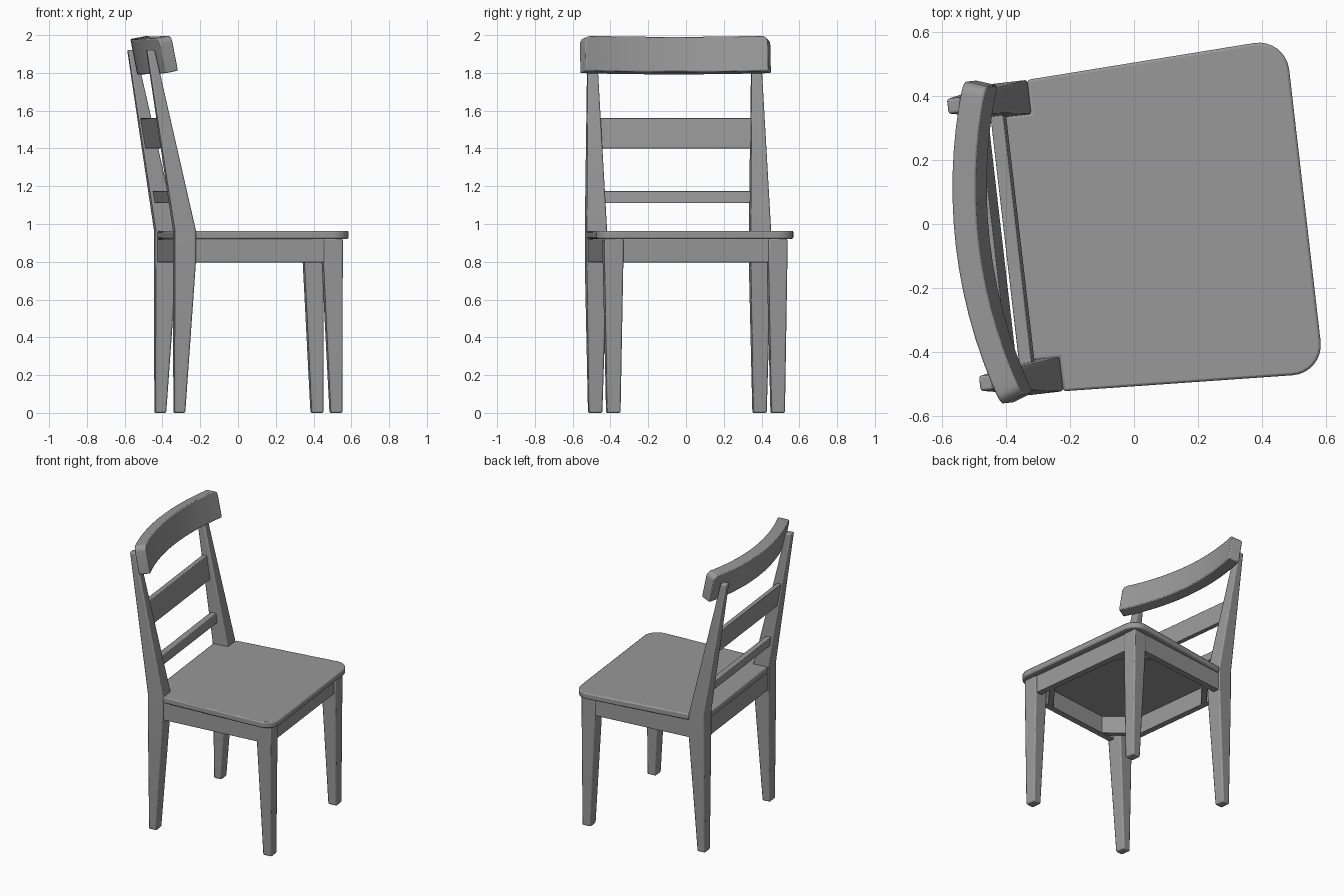
import bpy, bmesh, math
from math import sin, cos, radians

if "Cube" in bpy.data.objects:
    bpy.data.objects.remove(bpy.data.objects["Cube"])

TURN = radians(6.6)   # the whole chair is turned slightly; local +x is the sitting direction

grey = bpy.data.materials.new("dark_grey")
grey.diffuse_color = (.315, .315, .315, 1)
grey.use_nodes = True
grey.node_tree.nodes["Principled BSDF"].inputs["Base Color"].default_value = grey.diffuse_color


def finish(name, bm, mirror=False, bevel=0.006):
    bmesh.ops.recalc_face_normals(bm, faces=bm.faces)
    mesh = bpy.data.meshes.new(name)
    bm.to_mesh(mesh)
    bm.free()
    mesh.materials.append(grey)
    ob = bpy.data.objects.new(name, mesh)
    bpy.context.collection.objects.link(ob)
    ob.rotation_euler.z = TURN
    ob.location.y = -.004
    if mirror:
        m = ob.modifiers.new("mirror", 'MIRROR')
        m.use_axis = (False, True, False)
        m.use_mirror_merge = False
    b = ob.modifiers.new("bevel", 'BEVEL')
    b.width, b.segments = bevel, 2
    b.limit_method, b.angle_limit = 'ANGLE', radians(35)
    bpy.context.view_layer.objects.active = ob
    ob.select_set(True)
    bpy.ops.object.shade_smooth_by_angle(angle=radians(30))
    ob.select_set(False)
    return ob


def loft(bm, rings):
    """Skin a list of equal-length point rings and cap both ends."""
    rows = [[bm.verts.new(p) for p in r] for r in rings]
    n = len(rows[0])
    for a, b in zip(rows, rows[1:]):
        for i in range(n):
            j = (i + 1) % n
            bm.faces.new((a[i], a[j], b[j], b[i]))
    bm.faces.new(rows[0])
    bm.faces.new(rows[-1])


def post(name, sections, mirror=True, bevel=0.008):
    """Rectangular bar from (z, x0, x1, y0, y1) sections."""
    bm = bmesh.new()
    loft(bm, [[(x0, y0, z), (x1, y0, z), (x1, y1, z), (x0, y1, z)]
              for z, x0, x1, y0, y1 in sections])
    return finish(name, bm, mirror, bevel)


# Legs: tapered on the inner face and the sides
post("front_leg", [(0, .44, .503, .402, .474), (.80, .40, .503, .387, .487),
                   (.922, .40, .503, .387, .487)])
post("back_post", [(0, -.392, -.335, .402, .474), (.80, -.392, -.28, .383, .491),
                   (.965, -.392, -.28, .383, .491), (1.92, -.538, -.496, .413, .461)])

# Aprons under the seat
post("side_apron", [(.797, -.30, .42, .44, .482), (.922, -.30, .42, .44, .482)], bevel=.003)
for name, x0, x1 in (("front_apron", .45, .493), ("back_apron", -.385, -.343)):
    post(name, [(.797, x0, x1, -.40, .40), (.922, x0, x1, -.40, .40)], False, .003)

# Diagonal corner braces inside the aprons
for name, cx, s in (("front_corner_brace", .455, -1), ("back_corner_brace", -.348, 1)):
    plan = [(cx, .445 - .18), (cx + s * .18, .445), (cx + s * .13, .445), (cx, .445 - .13)]
    bm = bmesh.new()
    loft(bm, [[(x, y, z) for x, y in plan] for z in (.799, .922)])
    finish(name, bm, True, .002)

# Back slats, leaning with the posts
post("lower_slat", [(1.11, -.398, -.358, -.41, .41), (1.175, -.408, -.368, -.41, .41)], False, .004)
post("upper_slat", [(1.40, -.447, -.415, -.42, .42), (1.56, -.474, -.442, -.42, .42)], False, .003)

# Seat: wider at the front, rounded front corners, notched around the back posts
half = [(-.385, .385), (-.28, .385), (-.28, .491)]
R, cx, cy = .095, .539 - .095, .429
for i in range(9):
    a = radians(92.6 - 92.6 * i / 8)
    half.append((cx + R * cos(a), cy + R * sin(a)))
outline = half + [(x, -y) for x, y in reversed(half)]
bm = bmesh.new()
loft(bm, [[(x, y, z) for x, y in outline] for z in (.921, .964)])
finish("seat", bm, bevel=.008)

# Crest rail: arc in plan, rounded top ends, tilted back
RAD, THICK, HIGH, TILT, N = 1.572, .075, .19, radians(11), 14
rings = []
for i in range(N + 1):
    t = radians(18.9) * (2 * i / N - 1)
    rings.append([(RAD - r * cos(t), r * sin(t), z) for r, z in
                  ((RAD, 0), (RAD - THICK, 0), (RAD - THICK, HIGH), (RAD, HIGH))])
bm = bmesh.new()
loft(bm, rings)
ends = [e for e in bm.edges
        if all(v.co.z > HIGH - .001 and abs(v.co.y) > .47 for v in e.verts)]
bmesh.ops.bevel(bm, geom=ends, offset=.035, segments=5, profile=.5, affect='EDGES')
for v in bm.verts:
    p, y, q = v.co
    bow = y * y / (2 * RAD)
    v.co.x = -.527 + p * cos(TILT) - q * sin(TILT)
    v.co.z = 1.791 + (p - .6 * bow) * sin(TILT) + q * cos(TILT)
finish("crest_rail", bm, bevel=.006)
